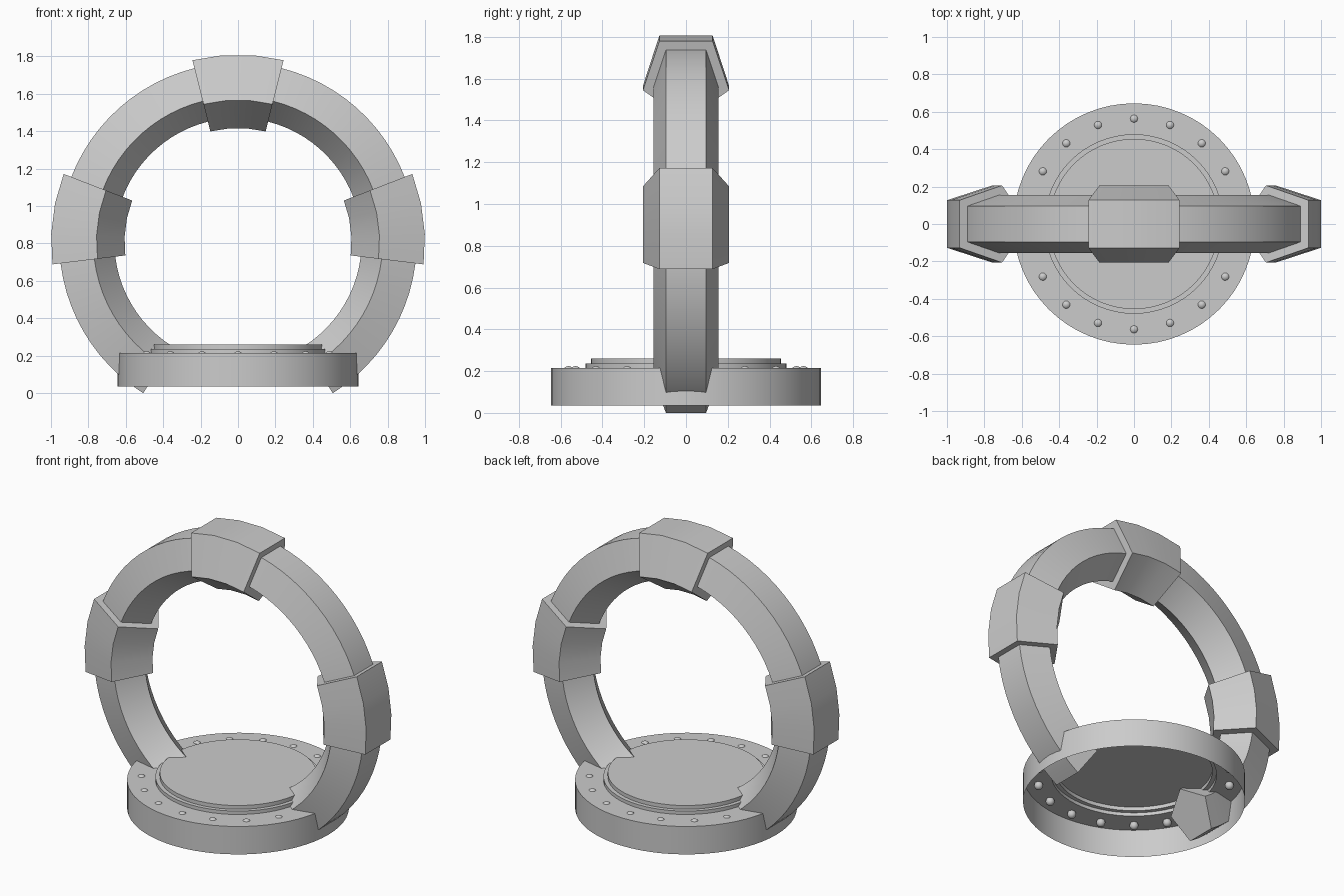
import bpy, bmesh
from math import sin, cos, radians, tau

if "Cube" in bpy.data.objects:
    bpy.data.objects.remove(bpy.data.objects["Cube"])

CENTRE_Z, MAJOR = 0.81, 0.824


def finish(name, bm, fix_normals=True):
    if fix_normals:
        bmesh.ops.recalc_face_normals(bm, faces=bm.faces)
    mesh = bpy.data.meshes.new(name)
    bm.to_mesh(mesh)
    bm.free()
    ob = bpy.data.objects.new(name, mesh)
    bpy.context.collection.objects.link(ob)
    bpy.ops.object.select_all(action='DESELECT')
    bpy.context.view_layer.objects.active = ob
    ob.select_set(True)
    bpy.ops.object.shade_smooth_by_angle(angle=radians(30))
    return ob


def pentagon_arc(name, minor, start, end, segments):
    """Pentagonal bar swept round the upright ring, point facing inwards."""
    bm = bmesh.new()
    loops = []
    for i in range(segments + 1):
        a = radians(start + (end - start) * i / segments)
        loop = []
        for k in range(5):
            t = tau * (k + 0.5) / 5
            r = MAJOR + minor * cos(t)
            loop.append(bm.verts.new((r * cos(a), minor * sin(t), CENTRE_Z + r * sin(a))))
        loops.append(loop)
    for p, q in zip(loops, loops[1:]):
        for k in range(5):
            n = (k + 1) % 5
            bm.faces.new((p[k], p[n], q[n], q[k]))
    bm.faces.new(loops[0])
    bm.faces.new(loops[-1])
    return finish(name, bm)


# Open ring and its three clamps
pentagon_arc("ring", 0.163, -58, 238, 64)
for name, angle in (("clamp_right", 7.1), ("clamp_top", 90), ("clamp_left", 172.9)):
    pentagon_arc(name, 0.217, angle - 14.1, angle + 14.1, 3)

# Stepped base, hollow and open underneath
profile = [(0.455, 0.26), (0.455, 0.236), (0.48, 0.236), (0.48, 0.214),
           (0.645, 0.214), (0.645, 0.035)]
N = 64
bm = bmesh.new()
rows = [[bm.verts.new((r * cos(tau * i / N), r * sin(tau * i / N), z)) for i in range(N)]
        for r, z in profile]
bm.faces.new(rows[0])
for a, b in zip(rows, rows[1:]):
    for i in range(N):
        j = (i + 1) % N
        bm.faces.new((a[i], b[i], b[j], a[j]))
finish("base", bm, False)

# Rivets round the base rim
for i in range(18):
    a = tau * i / 18 + tau / 4
    bm = bmesh.new()
    bmesh.ops.create_uvsphere(bm, u_segments=16, v_segments=10, radius=0.026)
    rivet = finish(f"rivet_{i + 1}", bm)
    rivet.location = (0.563 * cos(a), 0.563 * sin(a), 0.198)
